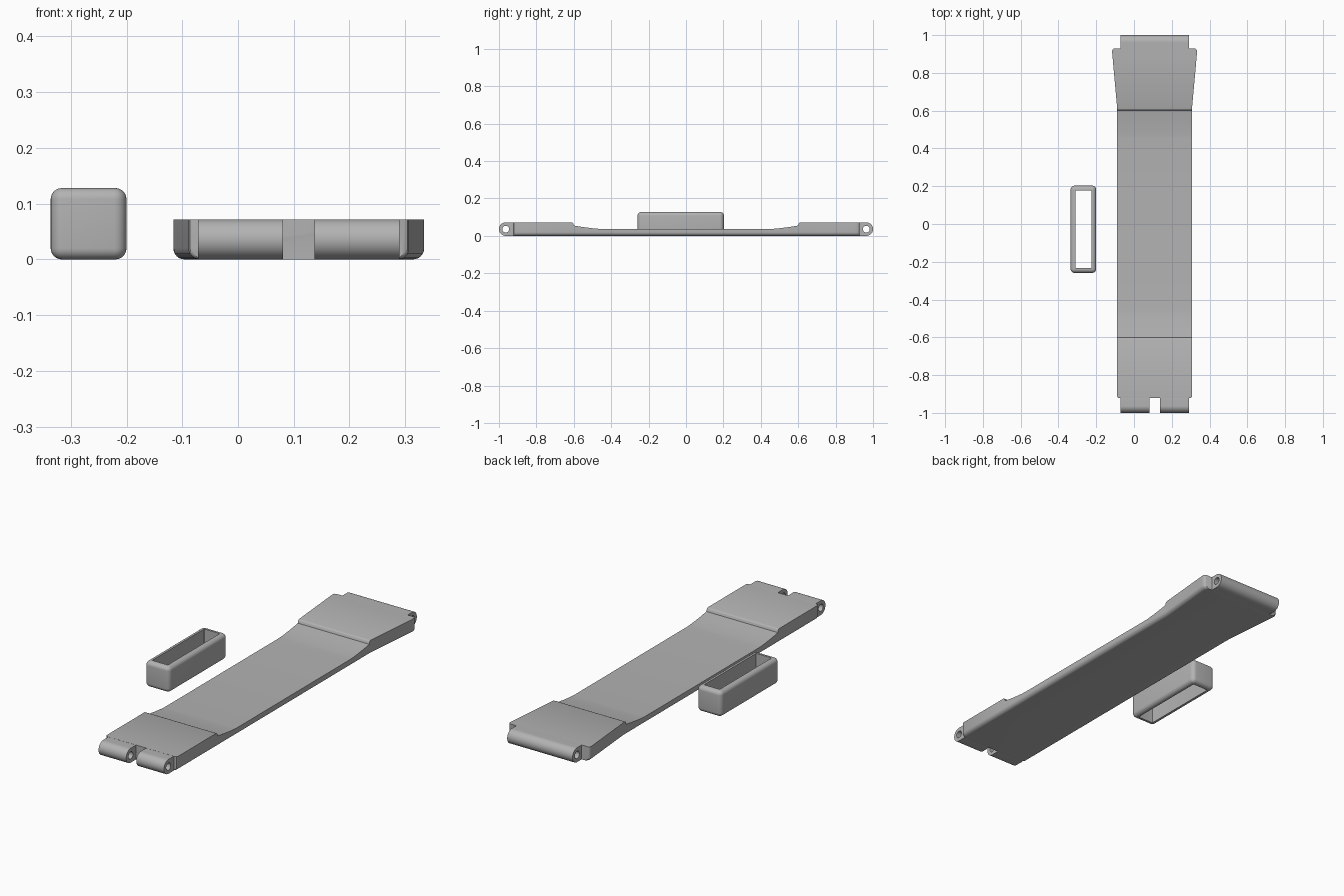
import bpy, bmesh, math

if "Cube" in bpy.data.objects:
    bpy.data.objects.remove(bpy.data.objects["Cube"])

grey = bpy.data.materials.new("grey")
grey.diffuse_color = (0.45, 0.45, 0.45, 1)
grey.use_nodes = True
grey.node_tree.nodes["Principled BSDF"].inputs["Base Color"].default_value = grey.diffuse_color
CX = 0.109          # strap centre line
H = 0.072           # full strap thickness


def finish(name, bm, angle=35):
    bmesh.ops.recalc_face_normals(bm, faces=bm.faces)
    me = bpy.data.meshes.new(name)
    bm.to_mesh(me)
    bm.free()
    me.materials.append(grey)
    ob = bpy.data.objects.new(name, me)
    bpy.context.collection.objects.link(ob)
    bpy.ops.object.select_all(action='DESELECT')
    ob.select_set(True)
    bpy.context.view_layer.objects.active = ob
    bpy.ops.object.shade_smooth_by_angle(angle=math.radians(angle))
    return ob


def loft(bm, rings, closed=False):
    """Join rings of points with quads; cap the ends unless closed."""
    vs = [[bm.verts.new(p) for p in r] for r in rings]
    n = len(vs[0])
    for a, b in zip(vs, vs[1:] + (vs[:1] if closed else [])):
        for i in range(n):
            j = (i + 1) % n
            bm.faces.new((a[i], a[j], b[j], b[i]))
    if not closed:
        bm.faces.new(vs[0])
        bm.faces.new(vs[-1])


# Strap: one cross-section, flat on top and rounded along the bottom edges
def section(y, half, top, r=0.02):
    arc = [math.pi / 2 * i / 6 for i in range(7)]
    right = [(half - r + r * math.sin(a), r - r * math.cos(a)) for a in arc]
    pts = right + [(half, top), (-half, top)] + [(-x, z) for x, z in reversed(right)]
    return [(CX + x, y, z) for x, z in pts]


# Half-length top profile: shallow middle, curved ramp, small step, thick end
ramp = []
for i in range(9):
    t = i / 8
    ramp.append((0.45 + 0.15 * t, 0.037 + 0.018 * t ** 1.4))
ramp += [(0.603, 0.066), (0.606, 0.070), (0.611, H)]

W = 0.198
rings = [section(-0.922, W - 0.008, H), section(-0.919, W - 0.003, H), section(-0.912, W, H)]
rings += [section(-y, W, z) for y, z in reversed(ramp)]
rings += [section(y, W, z) for y, z in ramp]
# flared far end with rounded corners
rings += [section(0.90, 0.224, H), section(0.917, 0.225, H),
          section(0.924, 0.222, H), section(0.928, 0.216, H)]
bm = bmesh.new()
loft(bm, rings)
finish("strap", bm)


# Hinge knuckle: half-round bar with a pin hole along x
def knuckle(name, x0, x1, side):
    r, hole, yc, zc, root = 0.036, 0.018, 0.964, 0.036, 0.046
    outer, inner = [], []
    n = 48
    for i in range(n):
        a = 2 * math.pi * i / n
        c, s = math.cos(a), math.sin(a)
        if c >= -1e-6:
            y, z = r * c, r * s
        else:                       # square side that meets the strap
            k = min(root / -c, r / max(abs(s), 1e-6))
            y, z = k * c, k * s
        outer.append((side * (yc + y), zc + z))
        inner.append((side * (yc + hole * c), zc + hole * s))
    bm = bmesh.new()
    loft(bm, [[(x, y, z) for y, z in loop] for x, loop in
              ((x0, outer), (x1, outer), (x1, inner), (x0, inner))], closed=True)
    finish(name, bm)


knuckle("front_left_knuckle", -0.072, 0.081, -1)
knuckle("front_right_knuckle", 0.137, 0.290, -1)
knuckle("back_knuckle", -0.072, 0.290, 1)


# Keeper loop: rounded rectangular tube standing beside the strap
def rounded_rect(hx, hy, r, z):
    pts = []
    for q, (sx, sy) in enumerate(((1, 1), (-1, 1), (-1, -1), (1, -1))):
        for i in range(7):
            a = math.pi / 2 * (q + i / 6)
            pts.append((-0.268 + sx * (hx - r) + r * math.cos(a),
                        -0.028 + sy * (hy - r) + r * math.sin(a), z))
    return pts


HX, HY, TOP, R = 0.068, 0.231, 0.128, 0.02
arc = [math.pi / 2 * i / 6 for i in range(7)]
rings = []
for a in arc:                                   # lower rim
    d = R * (1 - math.sin(a))
    rings.append(rounded_rect(HX - d, HY - d, 0.022 - d, R * (1 - math.cos(a))))
for a in reversed(arc):                         # upper rim
    d = R * (1 - math.sin(a))
    rings.append(rounded_rect(HX - d, HY - d, 0.022 - d, TOP - R * (1 - math.cos(a))))
for z in (TOP, 0):                              # inner opening
    rings.append(rounded_rect(HX - 0.025, HY - 0.026, 0.001, z))
bm = bmesh.new()
loft(bm, rings, closed=True)
finish("keeper_loop", bm)
